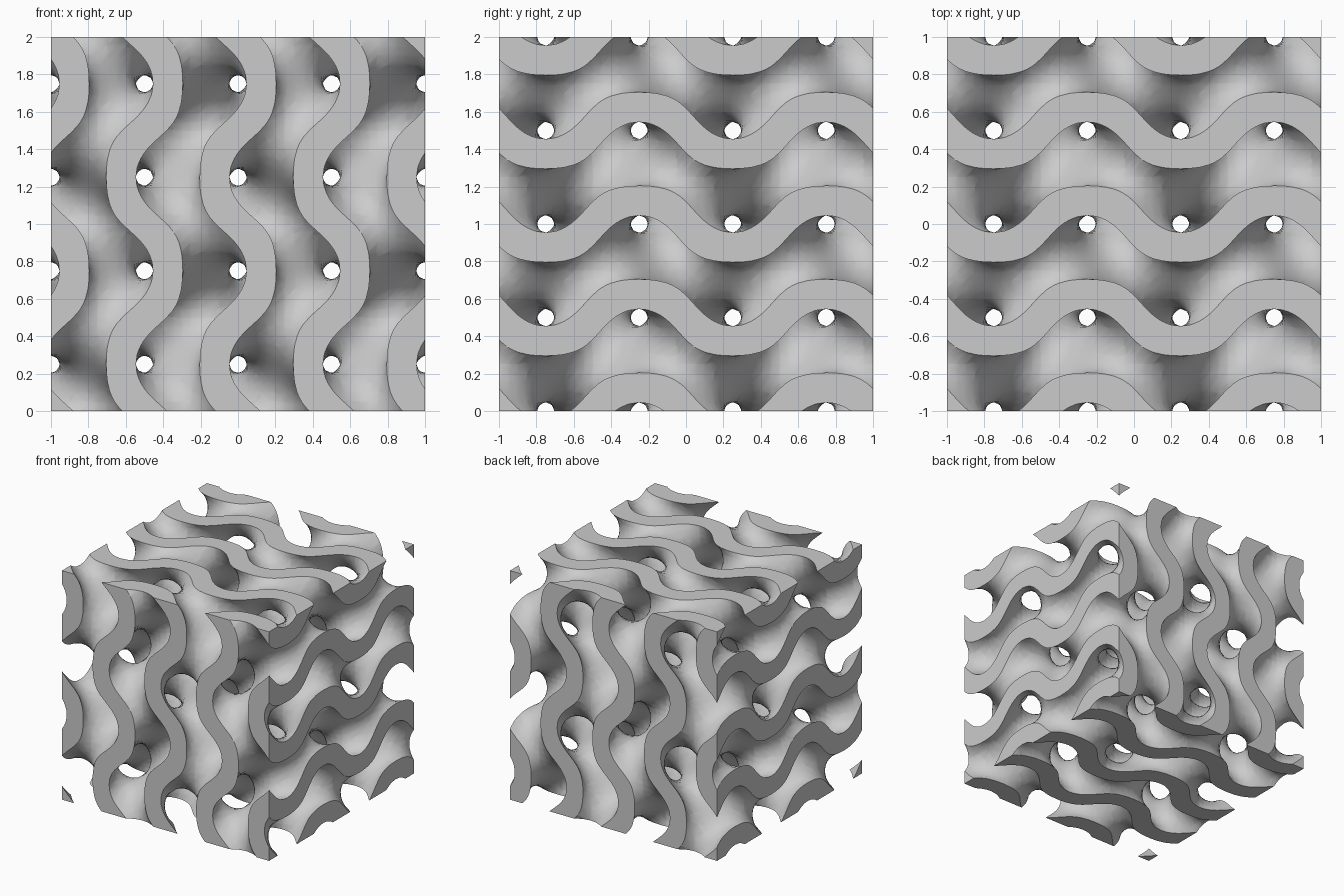
import bpy, bmesh
from math import sin, cos, tau
from itertools import permutations
from mathutils import Vector

if "Cube" in bpy.data.objects:
    bpy.data.objects.remove(bpy.data.objects["Cube"], do_unlink=True)

N = 20          # grid steps per repeat
LEVEL = 0.68    # half thickness of the wall, in field units

grey = bpy.data.materials.new("light grey")
grey.use_nodes = True
grey.diffuse_color = (0.6, 0.6, 0.6, 1)
grey.node_tree.nodes["Principled BSDF"].inputs["Base Color"].default_value = (0.6, 0.6, 0.6, 1)


def field(p):
    x, y, z = (tau * c for c in p)
    return sin(x) * cos(y) + sin(y) * cos(z) + sin(z) * cos(x)


def gradient(p):
    x, y, z = (tau * c for c in p)
    return Vector((cos(x) * cos(y) - sin(z) * sin(x),
                   cos(y) * cos(z) - sin(x) * sin(y),
                   cos(z) * cos(x) - sin(y) * sin(z)))


def crossing(a, b, level):
    """Point on the segment a-b where the field reaches the level."""
    if tuple(a) > tuple(b):
        a, b = b, a
    low_side = field(a) < level
    lo, hi = 0.0, 1.0
    for _ in range(12):
        mid = (lo + hi) / 2
        if (field(a.lerp(b, mid)) < level) == low_side:
            lo = mid
        else:
            hi = mid
    return a.lerp(b, (lo + hi) / 2)


def add_face(bm, points, outward):
    normal = (points[1] - points[0]).cross(points[2] - points[0])
    if len(points) == 4:
        normal = (points[2] - points[0]).cross(points[3] - points[1])
    if normal.dot(outward) < 0:
        points = points[::-1]
    bm.faces.new([bm.verts.new(p) for p in points])


def finish(bm, name):
    mesh = bpy.data.meshes.new(name)
    bm.to_mesh(mesh)
    bm.free()
    mesh.materials.append(grey)
    obj = bpy.data.objects.new(name, mesh)
    bpy.context.collection.objects.link(obj)
    return obj


def steps(axes):
    """The corners of a cell path, one axis step at a time."""
    path = [Vector((0, 0, 0))]
    for axis in axes:
        nxt = path[-1].copy()
        nxt[axis] += 1
        path.append(nxt)
    return path


# Curved walls: one repeat of both skins, sliced out of small tetrahedra
bm = bmesh.new()
tetrahedra = [steps(order) for order in permutations(range(3))]
values = {(i, j, k): field((i / N, j / N, k / N))
          for i in range(N + 1) for j in range(N + 1) for k in range(N + 1)}
for i in range(N):
    for j in range(N):
        for k in range(N):
            base = Vector((i, j, k))
            for tet in tetrahedra:
                corners = [base + c for c in tet]
                vals = [values[tuple(int(v) for v in c)] for c in corners]
                for level in (LEVEL, -LEVEL):
                    low = [c / N for c, v in zip(corners, vals) if v < level]
                    high = [c / N for c, v in zip(corners, vals) if v >= level]
                    if not low or not high:
                        continue
                    if len(low) == 2:
                        pairs = [(low[0], high[0]), (low[0], high[1]),
                                 (low[1], high[1]), (low[1], high[0])]
                    else:
                        pairs = [(a, b) for a in low for b in high]
                    pts = [crossing(a, b, level) for a, b in pairs]
                    add_face(bm, pts, gradient(pts[0]) * level)
bmesh.ops.remove_doubles(bm, verts=bm.verts, dist=0.0005)
bmesh.ops.translate(bm, verts=bm.verts, vec=(-1, -1, 0))
for f in bm.faces:
    f.smooth = True
walls = finish(bm, "curved_walls")
for axis in range(3):
    arr = walls.modifiers.new("repeat", 'ARRAY')
    arr.count = 2
    arr.use_relative_offset = False
    arr.use_constant_offset = True
    arr.constant_offset_displace = [float(a == axis) for a in range(3)]
    arr.use_merge_vertices = True
    arr.merge_threshold = 0.0005


def clip(poly, level, sign):
    """Keep the part of a polygon on one side of a field level."""
    out = []
    for a, b in zip(poly, poly[1:] + poly[:1]):
        a_in, b_in = (sign * (field(p) - level) <= 0 for p in (a, b))
        if a_in:
            out.append(a)
        if a_in != b_in:
            out.append(crossing(a, b, level))
    return out


# Flat cut faces: the wall section on each side of the block
bm = bmesh.new()
for axis in range(3):
    u, v = [a for a in range(3) if a != axis]
    for side in (0, 2):
        outward = Vector((0, 0, 0))
        outward[axis] = side - 1
        for i in range(2 * N):
            for j in range(2 * N):
                base = Vector((0, 0, 0))
                base[axis], base[u], base[v] = side * N, i, j
                for order in ((u, v), (v, u)):
                    poly = [(base + c) / N for c in steps(order)]
                    poly = clip(clip(poly, LEVEL, 1), -LEVEL, -1)
                    if len(poly) > 2:
                        if (poly[1] - poly[0]).cross(poly[2] - poly[0]).dot(outward) < 0:
                            poly = poly[::-1]
                        bm.faces.new([bm.verts.new(p) for p in poly])
bmesh.ops.remove_doubles(bm, verts=bm.verts, dist=0.0005)
bmesh.ops.translate(bm, verts=bm.verts, vec=(-1, -1, 0))
finish(bm, "cut_faces")
